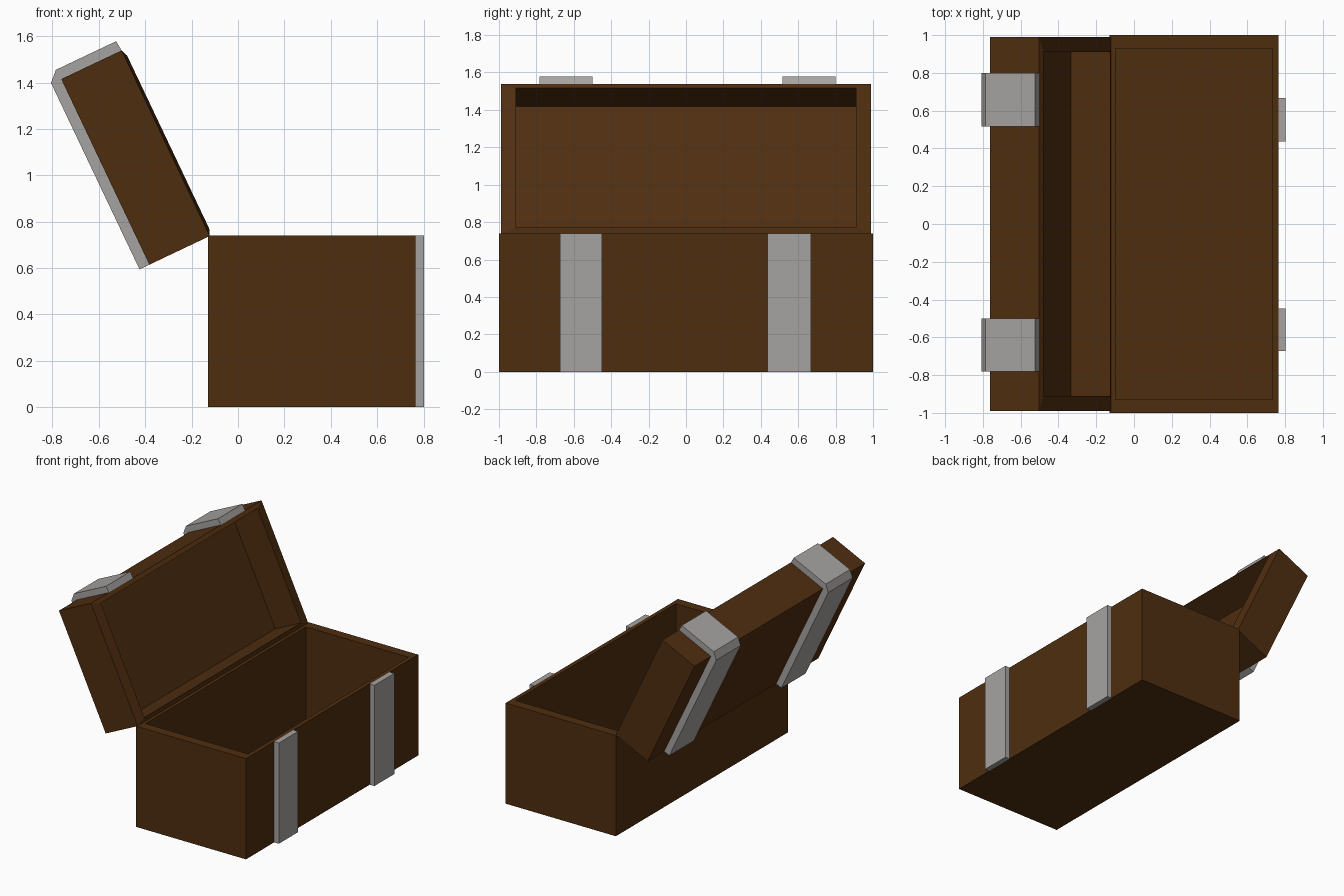
import bpy, bmesh, math
from mathutils import Vector

if "Cube" in bpy.data.objects:
    bpy.data.objects.remove(bpy.data.objects["Cube"])

def material(name, col):
    m = bpy.data.materials.new(name)
    m.diffuse_color = (*col, 1)
    m.use_nodes = True
    m.node_tree.nodes["Principled BSDF"].inputs["Base Color"].default_value = m.diffuse_color
    return m

WOOD = material("brown wood", (0.078, 0.027, 0.005))
METAL = material("grey metal", (0.38, 0.37, 0.36))

# Lid frame: a runs from the hinge to the lid's free edge, d from the rim to the outer face
ANG = math.radians(115.4)
HINGE = Vector((-0.122, 0, 0.738))
ALONG = Vector((math.cos(ANG), 0, math.sin(ANG)))
OUT = Vector((-math.sin(ANG), 0, math.cos(ANG)))

def lid_space(a, y, d):
    return HINGE + ALONG * a + OUT * d + Vector((0, y, 0))

def base_space(x, y, z):
    return Vector((x, y, z))

def finish(name, bm, mat):
    bmesh.ops.recalc_face_normals(bm, faces=bm.faces)
    me = bpy.data.meshes.new(name)
    bm.to_mesh(me)
    bm.free()
    me.materials.append(mat)
    ob = bpy.data.objects.new(name, me)
    bpy.context.collection.objects.link(ob)

def tray(name, place, x0, x1, half, ix, iy, levels):
    """Open box; levels = outer closed side, outer rim, inner rim, cavity floor."""
    bm = bmesh.new()
    loops = []
    for i, z in enumerate(levels):
        dx, dy = (ix, iy) if i > 1 else (0, 0)
        a, b, h = x0 + dx, x1 - dx, half - dy
        loops.append([bm.verts.new(place(x, y, z))
                      for x, y in ((a, -h), (b, -h), (b, h), (a, h))])
    for lo, hi in zip(loops, loops[1:]):
        for i in range(4):
            j = (i + 1) % 4
            bm.faces.new((lo[i], lo[j], hi[j], hi[i]))
    bm.faces.new(loops[0])
    bm.faces.new(loops[-1])
    finish(name, bm, WOOD)

def strap(name, place, profile, y0, y1):
    """Profile extruded along y."""
    bm = bmesh.new()
    f = bm.faces.new([bm.verts.new(place(a, y0, d)) for a, d in profile])
    r = bmesh.ops.extrude_face_region(bm, geom=[f])
    verts = [g for g in r["geom"] if isinstance(g, bmesh.types.BMVert)]
    bmesh.ops.translate(bm, verts=verts, vec=(0, y1 - y0, 0))
    finish(name, bm, METAL)

# Wooden box and open lid
tray("chest_base", base_space, -0.13, 0.765, 1.0, 0.031, 0.07, (0, 0.74, 0.74, 0.04))
tray("chest_lid", lid_space, 0, 0.886, 0.99, 0.03, 0.08, (0.288, 0, -0.012, 0.22))

# Metal straps
base_profile = [(0.765, 0), (0.803, 0), (0.803, 0.74), (0.765, 0.74)]
lid_profile = [(0, 0.288), (0, 0.335), (0.89, 0.335), (0.932, 0.292),
               (0.932, 0.004), (0.886, 0.0), (0.886, 0.288)]
for side, b, l in (("left", (-0.673, -0.448), (-0.782, -0.5)),
                   ("right", (0.437, 0.667), (0.517, 0.8))):
    strap("base_strap_" + side, base_space, base_profile, *b)
    strap("lid_strap_" + side, lid_space, lid_profile, *l)
